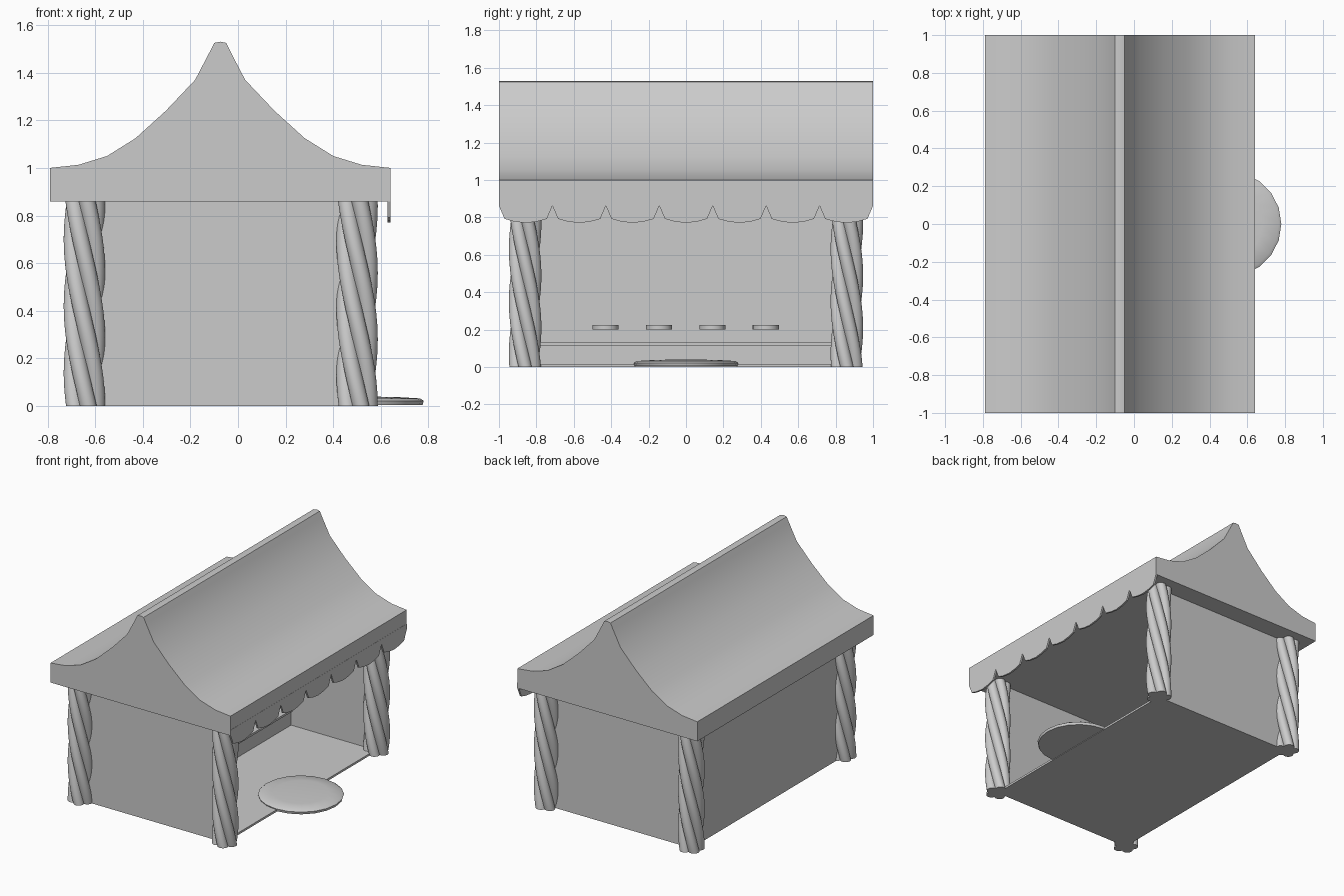
import bpy, bmesh
from math import pi, cos, sin

if "Cube" in bpy.data.objects:
    bpy.data.objects.remove(bpy.data.objects["Cube"])


def make_object(name, verts, faces, smooth=None):
    mesh = bpy.data.meshes.new(name)
    mesh.from_pydata(verts, [], faces)
    bm = bmesh.new()
    bm.from_mesh(mesh)
    bmesh.ops.recalc_face_normals(bm, faces=bm.faces)
    bm.to_mesh(mesh)
    bm.free()
    obj = bpy.data.objects.new(name, mesh)
    bpy.context.collection.objects.link(obj)
    if smooth:
        bpy.ops.object.select_all(action='DESELECT')
        obj.select_set(True)
        bpy.context.view_layer.objects.active = obj
        bpy.ops.object.shade_smooth_by_angle(angle=smooth)
    return obj


def loft(name, rings, smooth=None):
    """Join equal-sized rings with quads and cap both ends."""
    n = len(rings[0])
    verts = [p for ring in rings for p in ring]
    faces = [(k * n + i, k * n + (i + 1) % n, (k + 1) * n + (i + 1) % n, (k + 1) * n + i)
             for k in range(len(rings) - 1) for i in range(n)]
    faces += [tuple(range(n)), tuple(range(len(verts) - n, len(verts)))]
    return make_object(name, verts, faces, smooth)


def box(name, x0, x1, y0, y1, z0, z1):
    ring = [(x0, y0), (x1, y0), (x1, y1), (x0, y1)]
    return loft(name, [[(x, y, z) for x, y in ring] for z in (z0, z1)])


def disc(name, cx, cy, profile, sides):
    """Turned disc from (radius, height) pairs."""
    loft(name, [[(cx + r * cos(2 * pi * i / sides), cy + r * sin(2 * pi * i / sides), z)
                 for i in range(sides)] for r, z in profile], 0.7)


BACK, FRONT, SIDE, EAVE = -0.645, 0.5, 0.86, 0.86

# Swept roof: half profile mirrored about the ridge, extruded along y
RIDGE = -0.075
half = [(0.715, EAVE), (0.715, 1.0), (0.595, 1.013), (0.475, 1.05), (0.355, 1.125),
        (0.228, 1.24), (0.105, 1.37), (0.045, 1.485), (0.025, 1.525)]
profile = [(RIDGE + d, z) for d, z in half] + [(RIDGE, 1.53)]
profile += [(RIDGE - d, z) for d, z in reversed(half)]
loft("roof", [[(x, y, z) for x, z in profile] for y in (-1, 1)], 0.7)

# Scalloped valance hanging from the open side
COUNT = 7
w = 2 / COUNT
edge = []
for k in range(COUNT):
    y = -1 + k * w
    edge += [(y, 0.862), (y + 0.03, 0.792), (y + 0.08, 0.778), (y + w / 2, 0.77),
             (y + w - 0.08, 0.778), (y + w - 0.03, 0.792)]
edge.append((1, 0.862))
outline = edge + [(1, 0.9), (-1, 0.9)]
loft("valance", [[(x, y, z) for y, z in outline] for x in (0.628, 0.641)])

# Floor and the three walls
T = 0.015
box("floor", BACK, FRONT, -SIDE, SIDE, 0, T)
box("back_wall", BACK, BACK + T, -SIDE, SIDE, 0, EAVE)
for s, side in ((-1, "front"), (1, "rear")):
    y0, y1 = sorted((s * SIDE, s * (SIDE - T)))
    box(side + "_wall", BACK, FRONT, y0, y1, 0, EAVE)

# Raised platform with a thin top board
box("platform", BACK, -0.17, -SIDE + T, SIDE - T, 0, 0.115)
box("platform_board", BACK, -0.16, -SIDE + T, SIDE - T, 0.115, 0.13)

# Twisted corner columns with five strands
LOBES, SIDES, STEPS, PITCH = 5, 60, 48, 1.4
for cx, xn in ((BACK, "back"), (FRONT, "open")):
    for cy, yn in ((-SIDE, "front"), (SIDE, "rear")):
        rings = []
        for k in range(STEPS + 1):
            z = EAVE * k / STEPS
            ring = []
            for i in range(SIDES):
                a = 2 * pi * i / SIDES
                r = 0.06 + 0.027 * abs(cos(LOBES * a / 2)) ** 0.8
                t = a - 2 * pi * z / PITCH
                ring.append((cx + r * cos(t), cy + r * sin(t), z))
            rings.append(ring)
        loft(f"{xn}_{yn}_column", rings, 0.7)

# Round mat in the entrance
disc("entrance_mat", FRONT, 0,
     [(0.275, 0.004), (0.28, 0.022), (0.265, 0.032), (0.18, 0.037), (0.06, 0.04)], 20)

# Row of small round trays above the platform
for k in range(4):
    disc(f"tray_{k + 1}", -0.4, -0.43 + 0.2855 * k, [(0.07, 0.2), (0.07, 0.225)], 16)
